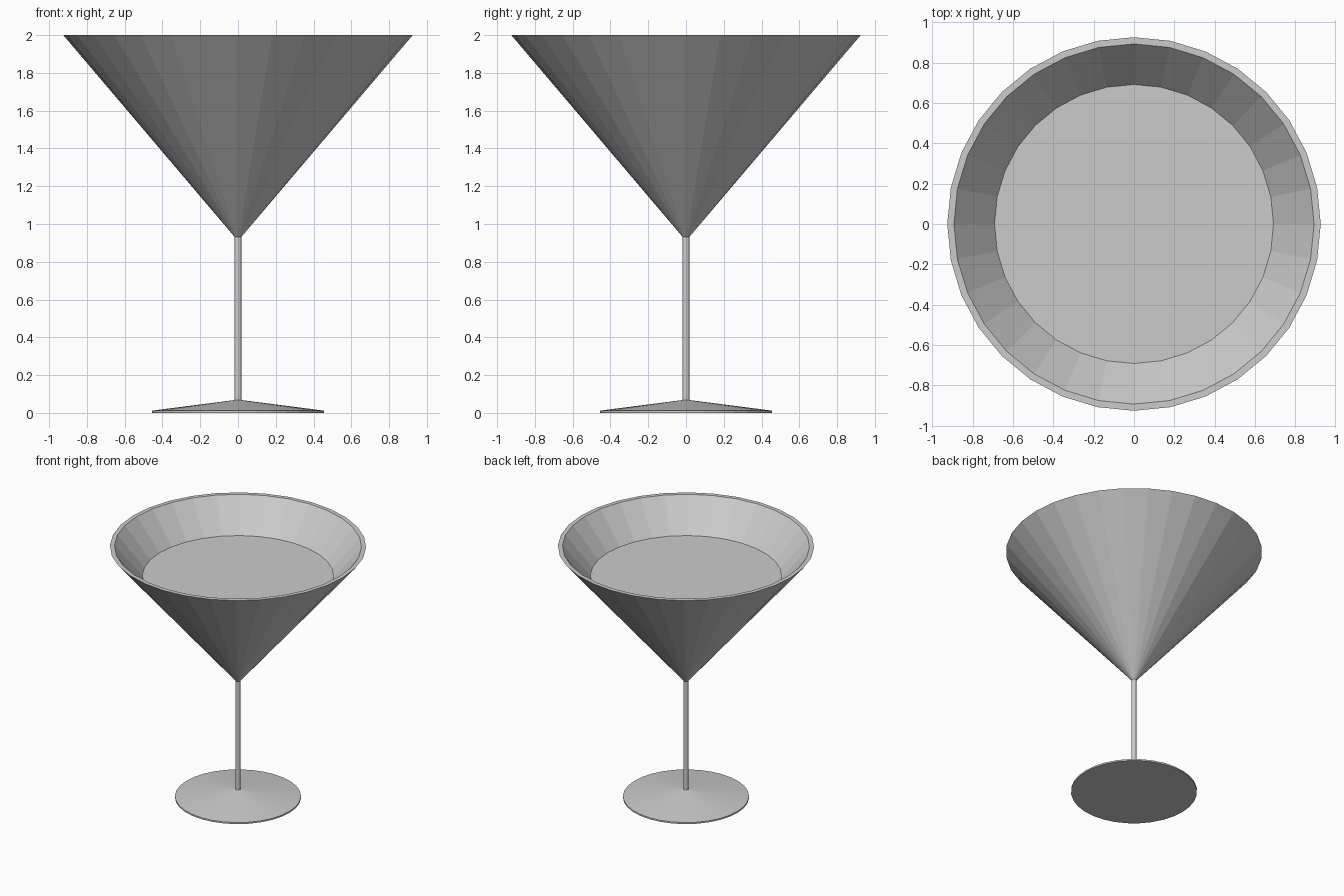
import bpy, bmesh
from math import cos, sin, tau

if "Cube" in bpy.data.objects:
    bpy.data.objects.remove(bpy.data.objects["Cube"])

SIDES = 32


def lathe(name, profile):
    """Revolve (radius, z) points around z; zero radius makes a pole."""
    bm = bmesh.new()
    rings = []
    for r, z in profile:
        if r == 0:
            rings.append([bm.verts.new((0, 0, z))] * SIDES)
        else:
            rings.append([bm.verts.new((r * cos(tau * i / SIDES), r * sin(tau * i / SIDES), z))
                          for i in range(SIDES)])
    for low, high in zip(rings, rings[1:]):
        for i in range(SIDES):
            j = (i + 1) % SIDES
            bm.faces.new(dict.fromkeys((low[i], low[j], high[j], high[i])))
    bmesh.ops.recalc_face_normals(bm, faces=bm.faces)
    mesh = bpy.data.meshes.new(name)
    bm.to_mesh(mesh)
    bm.free()
    obj = bpy.data.objects.new(name, mesh)
    bpy.context.collection.objects.link(obj)
    return obj


# Foot, stem and hollow conical bowl in one continuous profile
lathe("cocktail_glass", [
    (0, 0), (0.455, 0), (0.455, 0.012), (0.018, 0.068),
    (0.018, 0.932), (0.925, 2.0), (0.892, 2.0), (0, 0.95),
])

# Drink filling the lower part of the bowl
lathe("drink", [(0, 0.953), (0.691, 1.765), (0, 1.765)])
